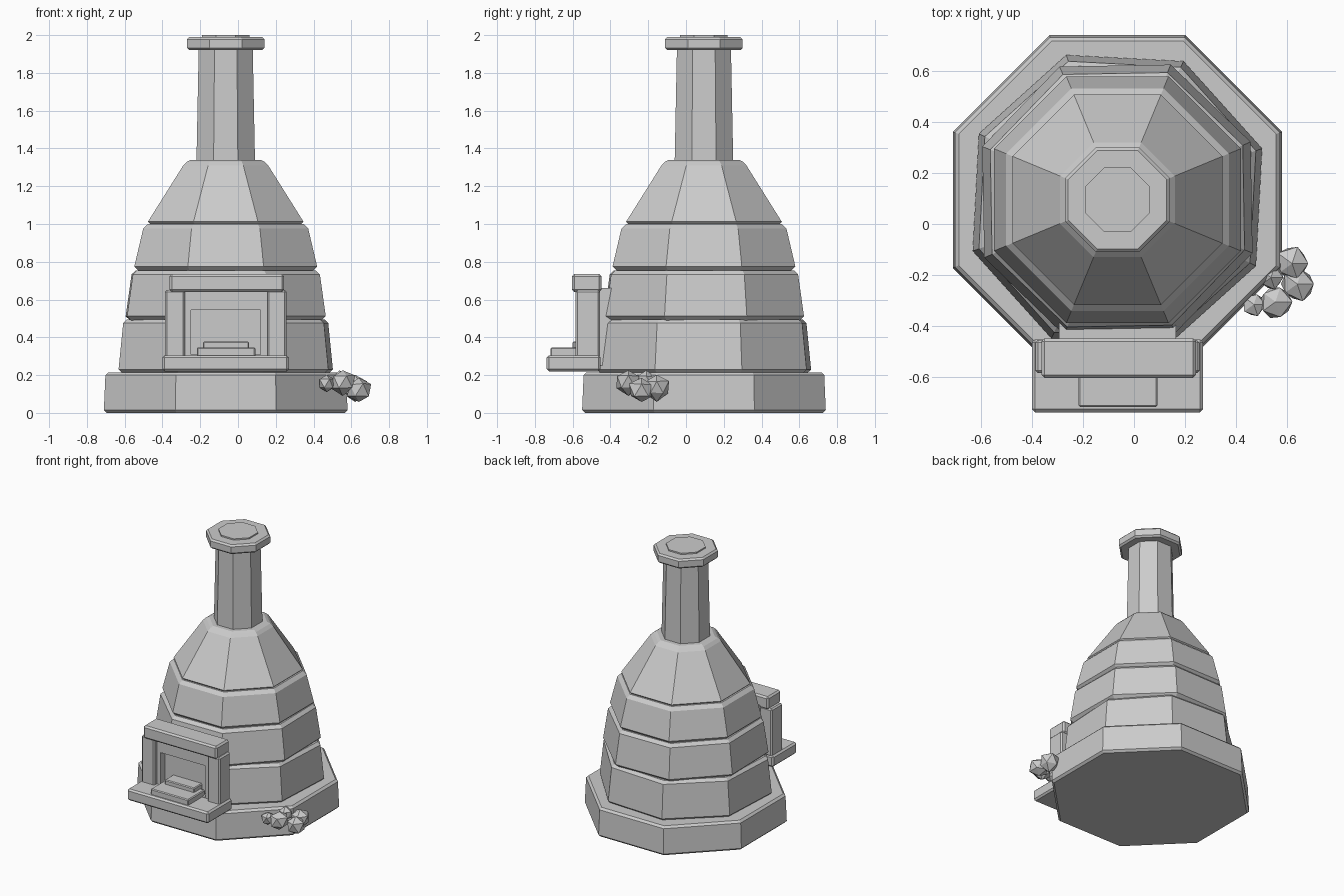
import bpy, bmesh, math, random
from mathutils import Vector

random.seed(4)
default = bpy.data.objects.get("Cube")
if default:
    bpy.data.objects.remove(default, do_unlink=True)

stone = bpy.data.materials.new("grey stone")
stone.use_nodes = True
GREY = (0.6, 0.6, 0.6, 1)
stone.diffuse_color = GREY
stone.node_tree.nodes["Principled BSDF"].inputs["Base Color"].default_value = GREY

CX, CY = -0.065, 0.095  # axis of the kiln


def finish(name, bm):
    bmesh.ops.recalc_face_normals(bm, faces=bm.faces)
    mesh = bpy.data.meshes.new(name)
    bm.to_mesh(mesh)
    bm.free()
    mesh.materials.append(stone)
    obj = bpy.data.objects.new(name, mesh)
    bpy.context.collection.objects.link(obj)
    return obj


def octagon(name, profile, turn=0):
    """Stack of eight-sided rings; profile is (apothem, height) pairs."""
    bm = bmesh.new()
    rings = []
    for apothem, z in profile:
        r = apothem / math.cos(math.pi / 8)
        angles = [math.radians(22.5 + 45 * i + turn) for i in range(8)]
        rings.append([bm.verts.new((CX + r * math.cos(a), CY + r * math.sin(a), z))
                      for a in angles])
    for low, high in zip(rings, rings[1:]):
        for i in range(8):
            j = (i + 1) % 8
            bm.faces.new((low[i], low[j], high[j], high[i]))
    bm.faces.new(rings[0][::-1])
    bm.faces.new(rings[-1])
    return finish(name, bm)


def tier(name, z0, z1, a0, a1, bevel, turn=0):
    """Tapered octagonal course with chamfered top and bottom edges."""
    octagon(name, [(a0 - bevel, z0), (a0, z0 + bevel),
                   (a1, z1 - bevel), (a1 - bevel, z1)], turn)


def box(name, x, y, z, bevel=0.01):
    bm = bmesh.new()
    bmesh.ops.create_cube(bm, size=1)
    for v in bm.verts:
        v.co = Vector([(lo + hi) / 2 + c * (hi - lo)
                       for c, (lo, hi) in zip(v.co, (x, y, z))])
    if bevel:
        bmesh.ops.bevel(bm, geom=bm.edges[:], offset=bevel, segments=1, affect='EDGES')
    return finish(name, bm)


# Kiln body: plinth and stacked courses, slightly turned against each other
tier("plinth", 0, 0.215, 0.645, 0.637, 0.015)
tier("lower_course", 0.21, 0.495, 0.556, 0.532, 0.02, -3)
tier("middle_course", 0.49, 0.755, 0.526, 0.495, 0.022, 1)
tier("upper_course", 0.75, 1.0, 0.484, 0.437, 0.025)
octagon("shoulder", [(0.395, 0.995), (0.412, 1.012), (0.225, 1.31),
                     (0.205, 1.33), (0.185, 1.34)])

# Chimney
octagon("chimney", [(0.155, 1.33), (0.143, 1.93)])
tier("chimney_cap", 1.92, 1.99, 0.205, 0.205, 0.012)
octagon("chimney_plug", [(0.126, 1.98), (0.126, 2.0)])

# Hearth: recessed panel, pillars, mantel and ledge
panel = box("hearth_panel", (-0.295, 0.165), (-0.555, -0.34), (0.25, 0.66), 0)
bm = bmesh.new()
bm.from_mesh(panel.data)
bm.faces.ensure_lookup_table()
front = min(bm.faces, key=lambda f: f.calc_center_median().y)
bmesh.ops.inset_region(bm, faces=[front], thickness=0.065)
for v in front.verts:
    v.co.z = 0.545 if v.co.z > 0.45 else 0.31
inner = bmesh.ops.extrude_discrete_faces(bm, faces=[front])["faces"][0]
bmesh.ops.translate(bm, verts=inner.verts, vec=(0, 0.05, 0))
bm.to_mesh(panel.data)
bm.free()

for side, x in (("right", (-0.387, -0.28)), ("left", (0.155, 0.257))):
    box(side + "_pillar", x, (-0.585, -0.455), (0.295, 0.65))
box("mantel", (-0.362, 0.244), (-0.603, -0.448), (0.64, 0.735), 0.012)
box("hearth_ledge", (-0.4, 0.27), (-0.738, -0.452), (0.22, 0.305), 0.012)
box("hearth_slab", (-0.218, 0.092), (-0.717, -0.52), (0.295, 0.346), 0.006)
box("hearth_step", (-0.185, 0.058), (-0.6, -0.49), (0.335, 0.378), 0.006)

# Pile of loose rocks beside the plinth
rocks = [(0.47, -0.315, 0.155, 0.05), (0.537, -0.21, 0.17, 0.052),
         (0.62, -0.155, 0.135, 0.072), (0.555, -0.305, 0.165, 0.07),
         (0.64, -0.235, 0.12, 0.072)]
for n, (x, y, z, r) in enumerate(rocks, 1):
    bm = bmesh.new()
    bmesh.ops.create_icosphere(bm, subdivisions=1, radius=r)
    for v in bm.verts:
        v.co = v.co * random.uniform(0.85, 1.1) + Vector((x, y, z))
    finish(f"rock_{n}", bm)
